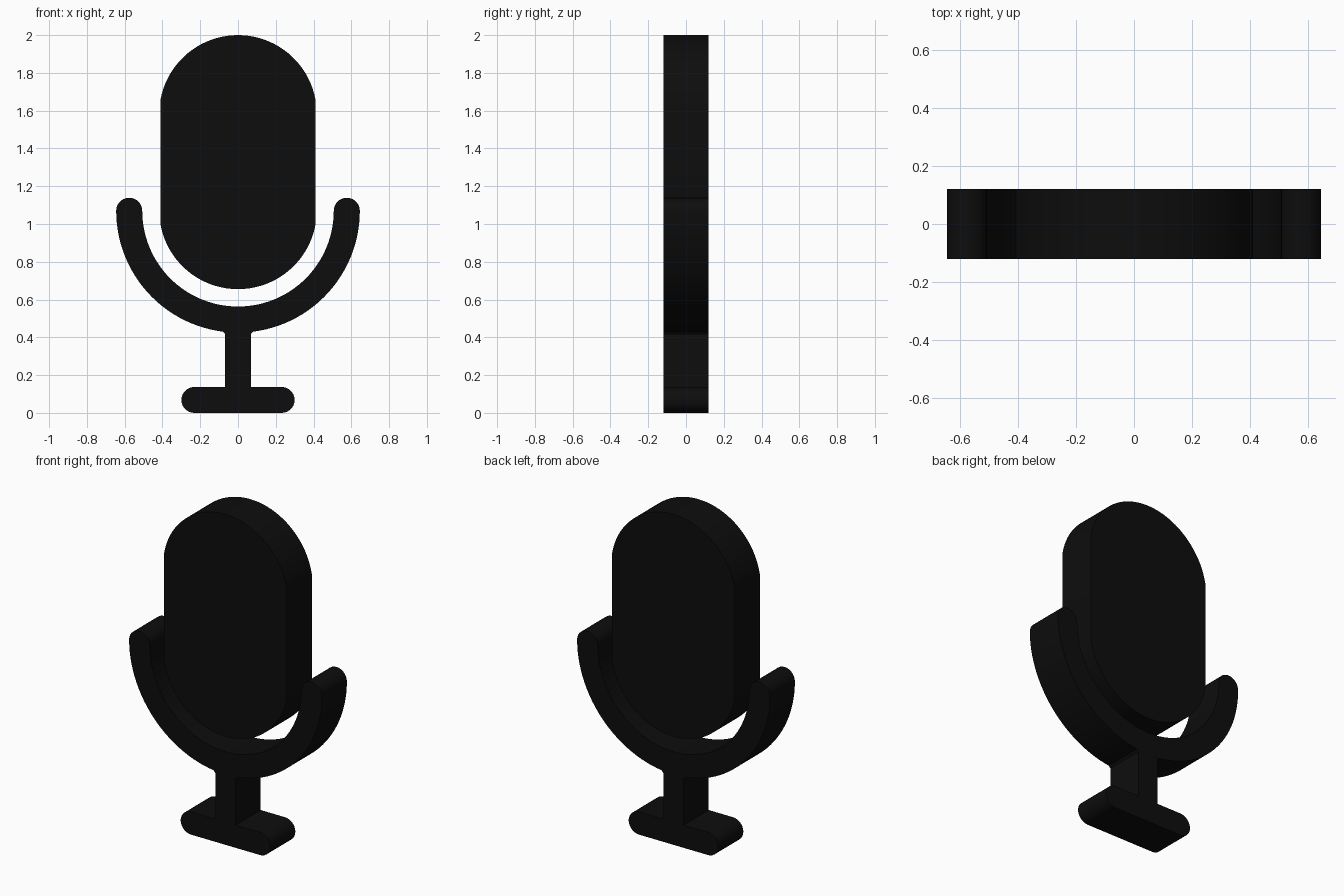
import bpy
import bmesh
from math import sin, cos, asin, pi, radians, sqrt

HALF_DEPTH = 0.12

cube = bpy.data.objects.get("Cube")
if cube:
    bpy.data.objects.remove(cube, do_unlink=True)

# Single flat black material
black = bpy.data.materials.new("matte black")
black.use_nodes = True
colour = (0.004, 0.004, 0.004, 1)
black.diffuse_color = colour
black.node_tree.nodes["Principled BSDF"].inputs["Base Color"].default_value = colour


def arc(cx, cz, r, start, end, steps):
    """Points on a circle in the front plane, angles in radians."""
    return [(cx + r * cos(start + (end - start) * i / steps),
             cz + r * sin(start + (end - start) * i / steps))
            for i in range(steps + 1)]


def extrude_profile(name, points):
    """Turn an anticlockwise outline into a slab centred on y = 0."""
    bm = bmesh.new()
    front = bm.faces.new([bm.verts.new((x, -HALF_DEPTH, z)) for x, z in points])
    result = bmesh.ops.extrude_face_region(bm, geom=[front], use_keep_orig=True)
    moved = [v for v in result["geom"] if isinstance(v, bmesh.types.BMVert)]
    bmesh.ops.translate(bm, verts=moved, vec=(0, 2 * HALF_DEPTH, 0))
    bmesh.ops.recalc_face_normals(bm, faces=bm.faces)
    mesh = bpy.data.meshes.new(name)
    bm.to_mesh(mesh)
    bm.free()
    mesh.materials.append(black)
    obj = bpy.data.objects.new(name, mesh)
    bpy.context.collection.objects.link(obj)
    bpy.ops.object.select_all(action="DESELECT")
    obj.select_set(True)
    bpy.context.view_layer.objects.active = obj
    bpy.ops.object.shade_smooth_by_angle(angle=radians(30))
    return obj


# Capsule head: straight sides between two slightly shallow arcs
half_width, r = 0.41, 0.417
top, bottom = 2.0, 0.655
a = pi / 2 - asin(half_width / r)
extrude_profile("microphone_head",
                arc(0, top - r, r, a, pi - a, 40)
                + arc(0, bottom + r, r, pi + a, 2 * pi - a, 40))

# U-shaped cradle with rounded tips
cz, outer, inner = 1.07, 0.645, 0.507
mid, tip = (outer + inner) / 2, (outer - inner) / 2
extrude_profile("cradle",
                arc(0, cz, outer, pi, 2 * pi, 56)
                + arc(mid, cz, tip, 0, pi, 14)[1:]
                + arc(0, cz, inner, 2 * pi, pi, 56)[1:]
                + arc(-mid, cz, tip, 0, pi, 14)[1:-1])

# Stem, flared slightly where it meets the curve of the cradle
stem, flare, base_top = 0.068, 0.08, 0.137
t = asin(flare / outer)
flare_z = cz - sqrt(outer ** 2 - flare ** 2)
extrude_profile("stem",
                [(-stem, base_top), (stem, base_top), (stem, flare_z - 0.013)]
                + arc(0, cz, outer, 1.5 * pi + t, 1.5 * pi - t, 8)
                + [(-stem, flare_z - 0.013)])

# Pill-shaped foot
foot_r = base_top / 2
foot_x = 0.30 - foot_r
extrude_profile("foot",
                arc(foot_x, foot_r, foot_r, -pi / 2, pi / 2, 14)
                + arc(-foot_x, foot_r, foot_r, pi / 2, 1.5 * pi, 14))
